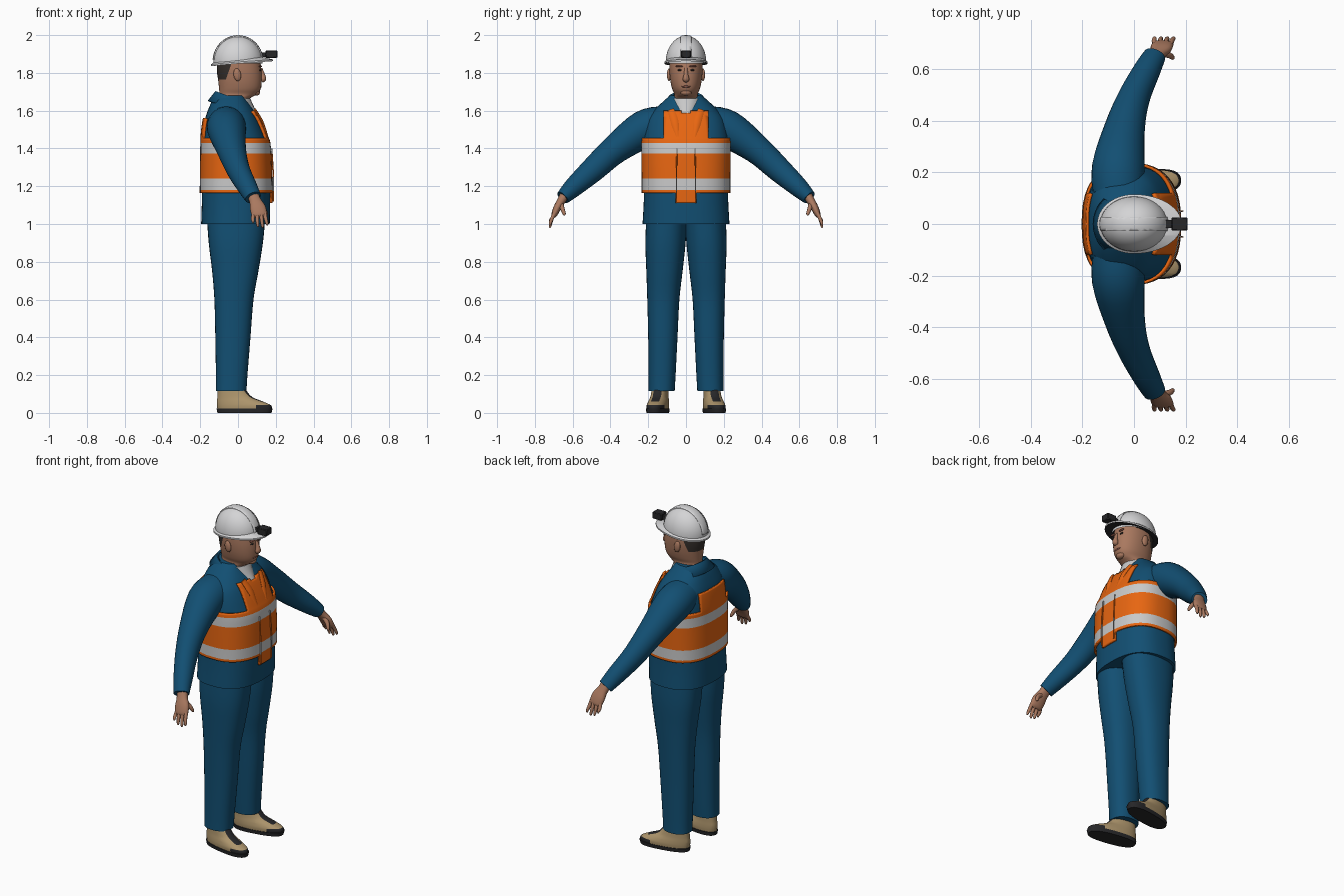
import bpy, bmesh, math
from mathutils import Vector, Matrix

if "Cube" in bpy.data.objects:
    bpy.data.objects.remove(bpy.data.objects["Cube"])


def material(name, r, g, b):
    m = bpy.data.materials.new(name)
    m.diffuse_color = (r, g, b, 1)
    m.use_nodes = True
    m.node_tree.nodes["Principled BSDF"].inputs["Base Color"].default_value = m.diffuse_color
    return m


BLUE = material("work blue", .006, .078, .17)
ORANGE = material("safety orange", .85, .14, .006)
SILVER = material("reflective silver", .58, .58, .58)
WHITE = material("helmet white", .66, .66, .67)
SKIN = material("skin", .40, .19, .115)
LIP = material("lip", .27, .10, .07)
TAN = material("boot tan", .42, .30, .15)
DARK = material("dark rubber", .02, .02, .022)
HAIR = material("hair", .035, .028, .024)


def finish(name, bm, mats, rule=None, mirror=False, thick=0, angle=40):
    """Turn a bmesh into an object; rule(centre, normal) picks the material."""
    bmesh.ops.recalc_face_normals(bm, faces=bm.faces)
    bm.normal_update()
    if rule:
        for f in bm.faces:
            f.material_index = int(rule(f.calc_center_median(), f.normal))
    me = bpy.data.meshes.new(name)
    bm.to_mesh(me)
    bm.free()
    for m in mats:
        me.materials.append(m)
    ob = bpy.data.objects.new(name, me)
    bpy.context.collection.objects.link(ob)
    bpy.ops.object.select_all(action='DESELECT')
    ob.select_set(True)
    bpy.context.view_layer.objects.active = ob
    bpy.ops.object.shade_smooth_by_angle(angle=math.radians(angle))
    if thick:
        s = ob.modifiers.new("thickness", 'SOLIDIFY')
        s.thickness = thick
    if mirror:
        ob.modifiers.new("mirror", 'MIRROR').use_axis = (False, True, False)
    return ob


def spline(keys, sub):
    """Catmull-Rom interpolation through the key sections."""
    out = []
    for i in range(len(keys) - 1):
        a, b = keys[max(i - 1, 0)], keys[i]
        c, d = keys[i + 1], keys[min(i + 2, len(keys) - 1)]
        for k in range(sub):
            t = k / sub
            out.append([.5 * (2*q + (r-p)*t + (2*p-5*q+4*r-s)*t*t + (3*q-p-3*r+s)*t**3)
                        for p, q, r, s in zip(a, b, c, d)])
    return out + [list(keys[-1])]


def loft(keys, n=28, power=2.0, flat=False, sub=4, caps=True):
    """Skin sections (x, y, z, ru, rv); flat keeps every section level."""
    bm = bmesh.new()
    secs = spline(keys, sub) if sub > 1 else keys
    pos = [Vector(s[:3]) for s in secs]
    rings = []
    for i, s in enumerate(secs):
        t = Vector((0, 0, 1)) if flat else (pos[min(i+1, len(pos)-1)] - pos[max(i-1, 0)]).normalized()
        u = (Vector((1, 0, 0)) - t * t.x).normalized()
        v = t.cross(u)
        ring = []
        for k in range(n):
            a = 2 * math.pi * k / n
            c, d = math.cos(a), math.sin(a)
            c = math.copysign(abs(c) ** (2 / power), c)
            d = math.copysign(abs(d) ** (2 / power), d)
            ring.append(bm.verts.new(pos[i] + u * c * s[3] + v * d * s[4]))
        rings.append(ring)
    for a, b in zip(rings, rings[1:]):
        for k in range(n):
            bm.faces.new((a[k], a[(k+1) % n], b[(k+1) % n], b[k]))
    if caps:
        bm.faces.new(rings[0])
        bm.faces.new(rings[-1])
    return bm


def cut(bm, co, no, drop=False):
    bmesh.ops.bisect_plane(bm, geom=bm.verts[:] + bm.edges[:] + bm.faces[:],
                           plane_co=co, plane_no=no, clear_outer=drop)


def drop_faces(bm, test):
    bad = [f for f in bm.faces if test(f.calc_center_median())]
    bmesh.ops.delete(bm, geom=bad, context='FACES')


def span(z, x0, x1, y0, y1):
    """Level section from its extents."""
    return ((x0+x1)/2, (y0+y1)/2, z, (x1-x0)/2, (y1-y0)/2)


def ball(centre, scale, rot=0, seg=24):
    bm = bmesh.new()
    m = Matrix.Translation(centre) @ Matrix.Rotation(rot, 4, 'Y') @ Matrix.Diagonal((*scale, 1))
    bmesh.ops.create_uvsphere(bm, u_segments=seg, v_segments=seg // 2, radius=1, matrix=m)
    return bm


def box(centre, size):
    bm = bmesh.new()
    bmesh.ops.create_cube(bm, size=1, matrix=Matrix.Translation(centre) @ Matrix.Diagonal((*size, 1)))
    return bm


# Jacket body
TORSO = [(1.0, -.195, .168, .23), (1.17, -.19, .17, .222), (1.4, -.187, .162, .224),
         (1.47, -.185, .145, .222), (1.55, -.175, .112, .205), (1.60, -.16, .085, .17),
         (1.645, -.14, .055, .125), (1.68, -.115, .035, .085)]
finish("jacket", loft([span(z, a, b, -w, w) for z, a, b, w in TORSO], 48, 2.5, True), [BLUE])

# Safety vest: offset shell, trimmed at armholes, with reflective bands
g = .013
bm = loft([span(z, a-g, b+g, -w-g, w+g) for z, a, b, w in TORSO], 48, 2.5, True, caps=False)
for z in (1.11, 1.165, 1.18, 1.24, 1.374, 1.43, 1.455, 1.56, 1.60):
    cut(bm, (0, 0, z), (0, 0, 1))
for y in (-.12, -.055, -.025, .025, .055, .12):
    cut(bm, (0, y, 0), (0, 1, 0))


def off_vest(c):
    front, w = c.x > 0, abs(c.y)
    return (c.z < 1.11 or c.z > (1.60 if front else 1.56)
            or (c.z < 1.165 and not (front and w < .055))
            or (c.z > 1.455 and w > .12) or (c.z > 1.59 and w < .025))


drop_faces(bm, off_vest)
finish("vest", bm, [ORANGE, SILVER],
       lambda c, n: 1.18 < c.z < 1.24 or 1.374 < c.z < 1.43, thick=.011)
# Vest lapels and zip edges
for s in (-1, 1):
    bm = loft([(.187, s*.05, 1.12, .004, .003), (.187, s*.05, 1.25, .004, .003),
               (.178, s*.048, 1.40, .004, .003)], 8)
    finish("vest_seam", bm, [ORANGE, SILVER],
           lambda c, n: 1.18 < c.z < 1.24 or 1.374 < c.z < 1.43)
    bm = loft([(.153, s*.045, 1.46, .008, .012), (.125, s*.06, 1.54, .01, .022),
               (.09, s*.08, 1.605, .006, .018)], 10)
    finish("vest_lapel", bm, [ORANGE])

# Shirt showing at the neck
finish("shirt", loft([(.01, 0, 1.575, .10, .05), (-.005, 0, 1.62, .09, .075),
                      (-.02, 0, 1.665, .085, .082)], 28, 2, True), [SILVER])

# Folded jacket collar, open at the front
bm = bmesh.new()
rows = []
for k in range(33):
    a = math.radians(32 + 296 * k / 32)
    c, s = math.cos(a), math.sin(a)
    rows.append([bm.verts.new((-.025 + r * c, w * s, 1.662 - .036 * c + h))
                 for r, w, h in ((.083, .085, 0), (.094, .094, .006), (.135, .135, -.045))])
for a, b in zip(rows, rows[1:]):
    for j in range(2):
        bm.faces.new((a[j], a[j+1], b[j+1], b[j]))
finish("jacket_collar", bm, [BLUE], thick=.008)

# Sleeves
finish("sleeve", loft([(-.06, .12, 1.53, .10, .095), (-.06, .225, 1.50, .102, .10),
                       (-.035, .375, 1.395, .078, .077), (0, .49, 1.29, .062, .066),
                       (.05, .595, 1.195, .052, .052), (.08, .652, 1.14, .044, .038)], 28),
       [BLUE], mirror=True)

# Hands
finish("palm", loft([(.078, .64, 1.155, .03, .026), (.092, .662, 1.12, .032, .022),
                     (.105, .682, 1.085, .042, .02), (.113, .697, 1.05, .04, .016),
                     (.115, .702, 1.037, .033, .008)], 16, 2.3), [SKIN], mirror=True)
for i, (dx, tip) in enumerate(((-.03, 1.005), (-.01, .985), (.01, .98), (.029, .992))):
    x = .113 + dx
    finish("finger_%d" % i, loft([(x, .694, 1.06, .010, .011), (x + dx*.15, .709, 1.03, .010, .010),
                                  (x + dx*.25 + .004, .719, tip + .012, .008, .008),
                                  (x + dx*.25 + .005, .721, tip, .004, .004)], 10, sub=3),
           [SKIN], mirror=True)
finish("thumb", loft([(.105, .662, 1.11, .014, .014), (.135, .655, 1.083, .012, .012),
                      (.149, .645, 1.055, .009, .009), (.151, .642, 1.046, .004, .004)], 10),
       [SKIN], mirror=True)

# Trousers
finish("trouser_leg", loft([span(1.04, -.165, .145, -.005, .21), span(.9, -.155, .132, .002, .215),
                            span(.75, -.137, .108, .018, .21), span(.6, -.125, .082, .035, .205),
                            span(.4, -.12, .066, .045, .2), span(.2, -.117, .05, .055, .198),
                            span(.115, -.117, .045, .06, .198)], 32, 2.3, True),
       [BLUE], mirror=True)

# Boots, turned slightly outward
turn = Matrix.Translation((-.03, .138, 0)) @ Matrix.Rotation(math.radians(10), 4, 'Z')
bm = loft([span(0, -.08, .21, -.052, .052), span(.022, -.084, .216, -.055, .055)], 32, 2.5, True, 1)
bm.transform(turn)
finish("boot_sole", bm, [DARK], mirror=True)
bm = loft([span(.02, -.08, .212, -.052, .052), span(.04, -.083, .208, -.053, .053),
           span(.06, -.083, .165, -.05, .05), span(.085, -.08, .105, -.045, .045),
           span(.125, -.078, .07, -.042, .042)], 32, 2.3, True)
cut(bm, (.135, 0, 0), (1, 0, 0))
cut(bm, (.065, 0, 0), (1, 0, 0))
cut(bm, (0, 0, .042), (0, 0, 1))
for y in (-.022, .022):
    cut(bm, (0, y, 0), (0, 1, 0))
tongue = lambda c: c.x > .065 and c.z > .062 and abs(c.y) < .022
for f in bm.faces:
    f.tag = False
marks = [(c.x > .135 and c.z < .042) or tongue(c) for c in (f.calc_center_median() for f in bm.faces)]
inv = turn.inverted()
bm.transform(turn)
finish("boot_upper", bm, [TAN, DARK],
       lambda c, n: tongue(inv @ c) or ((inv @ c).x > .135 and c.z < .042), mirror=True)

# Head and neck, with hair at the back
bm = loft([span(1.58, -.09, .05, -.065, .065), span(1.655, -.097, .055, -.07, .07),
           span(1.685, -.098, .098, -.062, .062), span(1.715, -.1, .12, -.073, .073),
           span(1.76, -.105, .126, -.083, .083), span(1.82, -.112, .124, -.088, .088),
           span(1.9, -.105, .11, -.085, .085)], 36, 2.15, True)
cut(bm, (-.045, 0, 1.82), (1, 0, -.35))
cut(bm, (0, 0, 1.765), (0, 0, 1))
finish("head", bm, [SKIN, HAIR], lambda c, n: c.z > 1.765 and c.x + .045 < .35 * (c.z - 1.82))
finish("nose", loft([(.122, 0, 1.825, .006, .008), (.131, 0, 1.79, .012, .012),
                     (.133, 0, 1.767, .016, .018), (.125, 0, 1.755, .008, .012)], 14), [SKIN])
finish("ear", ball((-.004, .09, 1.79), (.02, .011, .034), -.15, 16), [SKIN], mirror=True)
finish("eye", ball((.118, .034, 1.815), (.006, .013, .005), 0, 12), [HAIR], mirror=True)
finish("eyebrow", ball((.119, .036, 1.835), (.008, .02, .005), 0, 12), [LIP], mirror=True)
finish("mouth", ball((.118, 0, 1.728), (.008, .026, .006), 0, 16), [LIP])
finish("chin", ball((.095, 0, 1.697), (.022, .03, .018), 0, 16), [SKIN])

# Helmet shell with raised centre ridge
bm = ball((0, 0, 1.86), (.131, .107, .136), 0, 40)
cut(bm, (0, 0, 1.85), (0, 0, -1), True)
finish("helmet_shell", bm, [WHITE])
bm = ball((0, 0, 1.86), (.135, .112, .14), 0, 40)
cut(bm, (0, 0, 1.87), (0, 0, -1), True)
for s in (-1, 1):
    cut(bm, (0, s * .028, 0), (0, s, 0), True)
finish("helmet_ridge", bm, [WHITE], thick=.008)

# Helmet brim with front peak, dark underneath
bm = bmesh.new()
N, rows = 48, []
for k in range(N):
    a = 2 * math.pi * k / N
    c, s = math.cos(a), math.sin(a)
    rx = .185 if c > 0 else .143
    z = 1.858 + .013 * c
    rows.append([bm.verts.new(p) for p in
                 ((.124*c, .10*s, z + .014), (rx*c, .115*s, z), (rx*c, .115*s, z - .009),
                  (.08*c, .07*s, z - .004))])
for k in range(N):
    a, b = rows[k], rows[(k+1) % N]
    for j in range(4):
        bm.faces.new((a[j], a[(j+1) % 4], b[(j+1) % 4], b[j]))
finish("helmet_brim", bm, [WHITE, DARK], lambda c, n: n.z < -.6)

# Head lamp and its bracket
bm = box((.177, 0, 1.899), (.062, .052, .04))
bmesh.ops.bevel(bm, geom=bm.edges[:], offset=.004, segments=1, affect='EDGES')
finish("head_lamp", bm, [DARK])
finish("lamp_bracket", box((.135, 0, 1.897), (.03, .03, .024)), [DARK])
